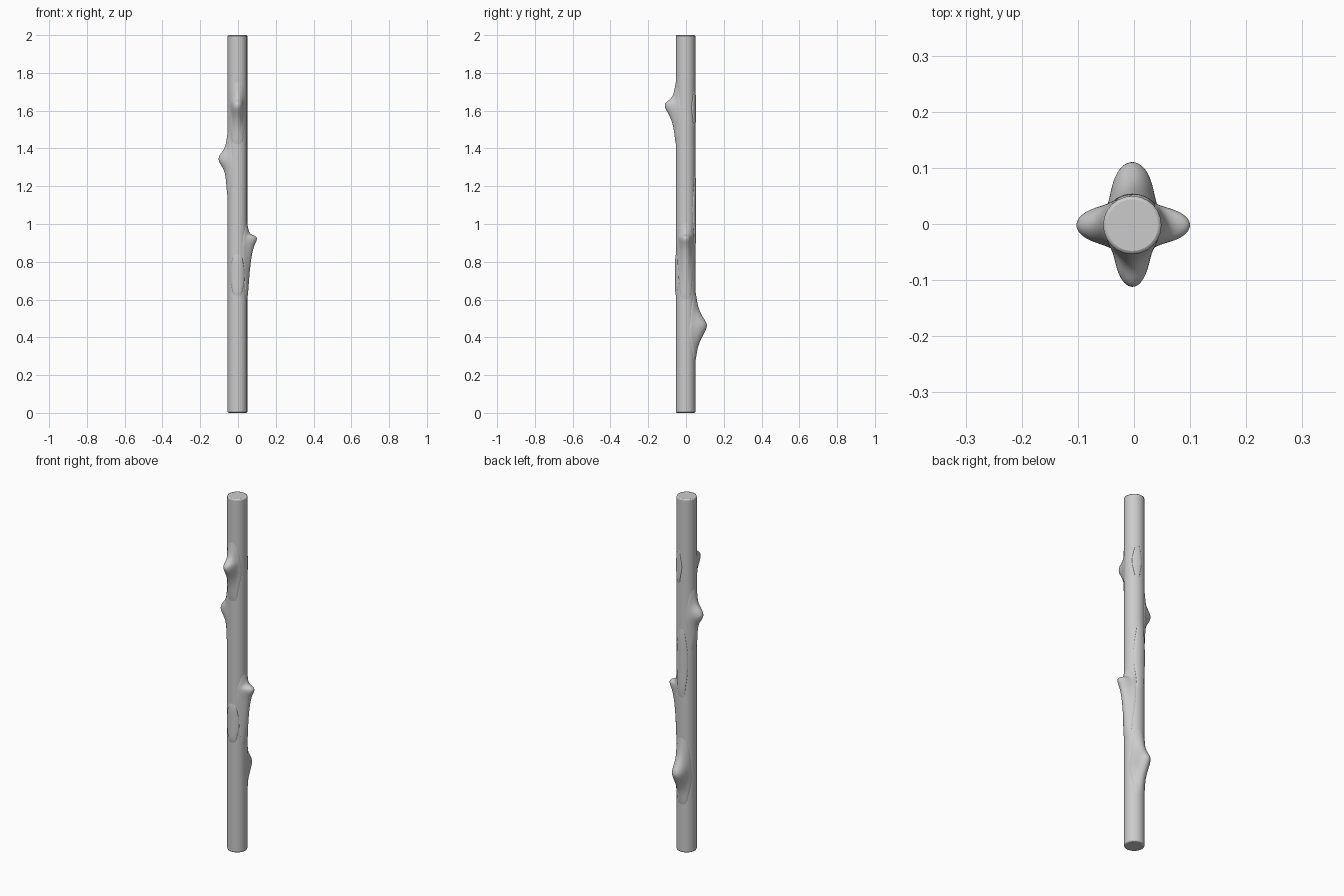
import bpy
import math

if "Cube" in bpy.data.objects:
    bpy.data.objects.remove(bpy.data.objects["Cube"])

CX, CY, R = -0.003, -0.002, 0.052

wood = bpy.data.materials.new("plain grey wood")
wood.use_nodes = True
colour = (0.6, 0.6, 0.6, 1)
wood.diffuse_color = colour
wood.node_tree.nodes["Principled BSDF"].inputs["Base Color"].default_value = colour


def finish(obj, angle):
    obj.data.materials.append(wood)
    bpy.ops.object.select_all(action='DESELECT')
    obj.select_set(True)
    bpy.context.view_layer.objects.active = obj
    bpy.ops.object.shade_smooth_by_angle(angle=math.radians(angle))


def patch(name, facing, profile, width, spread, lift=0.0):
    """Curved sheet wrapped on the shaft, swelling to the reach given at each height."""
    cols = 16
    verts, faces = [], []
    last = len(profile) - 1
    for i, (z, reach) in enumerate(profile):
        t = i / last
        half = spread * (0.45 + 0.55 * math.sin(math.pi * t))
        half += 0.08 * math.sin(5 * i)              # ragged side edges
        for j in range(cols + 1):
            s = 2 * j / cols - 1
            a = s * half
            bump = (reach - R) * math.exp(-(a / width) ** 2)
            skin = 0.003 * (1 - s ** 8) - 0.004 * s ** 8
            if i in (0, last):
                skin, bump = -0.005, 0
            r = R + bump + skin
            x, y = r * math.cos(a + facing), r * math.sin(a + facing)
            verts.append((CX + x, CY + y, z + lift * bump))
    for i in range(last):
        for j in range(cols):
            k = i * (cols + 1) + j
            faces.append((k, k + 1, k + cols + 2, k + cols + 1))
    mesh = bpy.data.meshes.new(name)
    mesh.from_pydata(verts, [], faces)
    obj = bpy.data.objects.new(name, mesh)
    bpy.context.collection.objects.link(obj)
    finish(obj, 180)
    sub = obj.modifiers.new("Rounding", 'SUBSURF')
    sub.levels = sub.render_levels = 2


# Straight shaft with softened ends
bpy.ops.mesh.primitive_cylinder_add(vertices=24, radius=R, depth=2, location=(CX, CY, 1))
shaft = bpy.context.object
shaft.name = "shaft"
bevel = shaft.modifiers.new("End bevel", 'BEVEL')
bevel.width, bevel.segments = 0.006, 2
bevel.limit_method, bevel.angle_limit = 'ANGLE', math.radians(60)
finish(shaft, 40)

# Branch stubs, spiralling up the shaft
patch("left_knot", 0, [
    (0.58, .05), (0.62, .053), (0.7, .058), (0.78, .066), (0.85, .077), (0.885, .09),
    (0.905, .103), (0.925, .102), (0.935, .08), (0.95, .06), (0.98, .053), (1.03, .05)],
    0.42, 1.2, 0.2)
patch("front_knot", -math.pi / 2, [
    (1.4, .05), (1.44, .053), (1.5, .059), (1.55, .073), (1.585, .093), (1.61, .111),
    (1.635, .11), (1.65, .088), (1.67, .067), (1.71, .056), (1.78, .05)],
    0.4, 1.2, 0.1)
patch("right_knot", math.pi, [
    (1.12, .05), (1.16, .053), (1.24, .058), (1.285, .067), (1.315, .088), (1.34, .102),
    (1.365, .094), (1.385, .076), (1.41, .061), (1.45, .054), (1.52, .05)],
    0.45, 1.2)
patch("back_knot", math.pi / 2, [
    (0.25, .05), (0.29, .053), (0.34, .059), (0.38, .074), (0.42, .096), (0.455, .115),
    (0.48, .109), (0.51, .087), (0.55, .066), (0.6, .056), (0.68, .05)],
    0.5, 1.3)


# Thin raised plates of bark
def plate(name, facing, low, high, spread):
    rows = 7
    patch(name, facing, [(low + (high - low) * i / rows, R + 0.001)
                         for i in range(rows + 1)], 1, spread)


plate("front_bark", -math.pi / 2, 0.6, 0.86, 0.9)
plate("back_bark", math.pi / 2, 0.84, 1.3, 0.8)
plate("upper_back_bark", math.pi / 2 - 0.4, 1.5, 1.72, 0.5)
